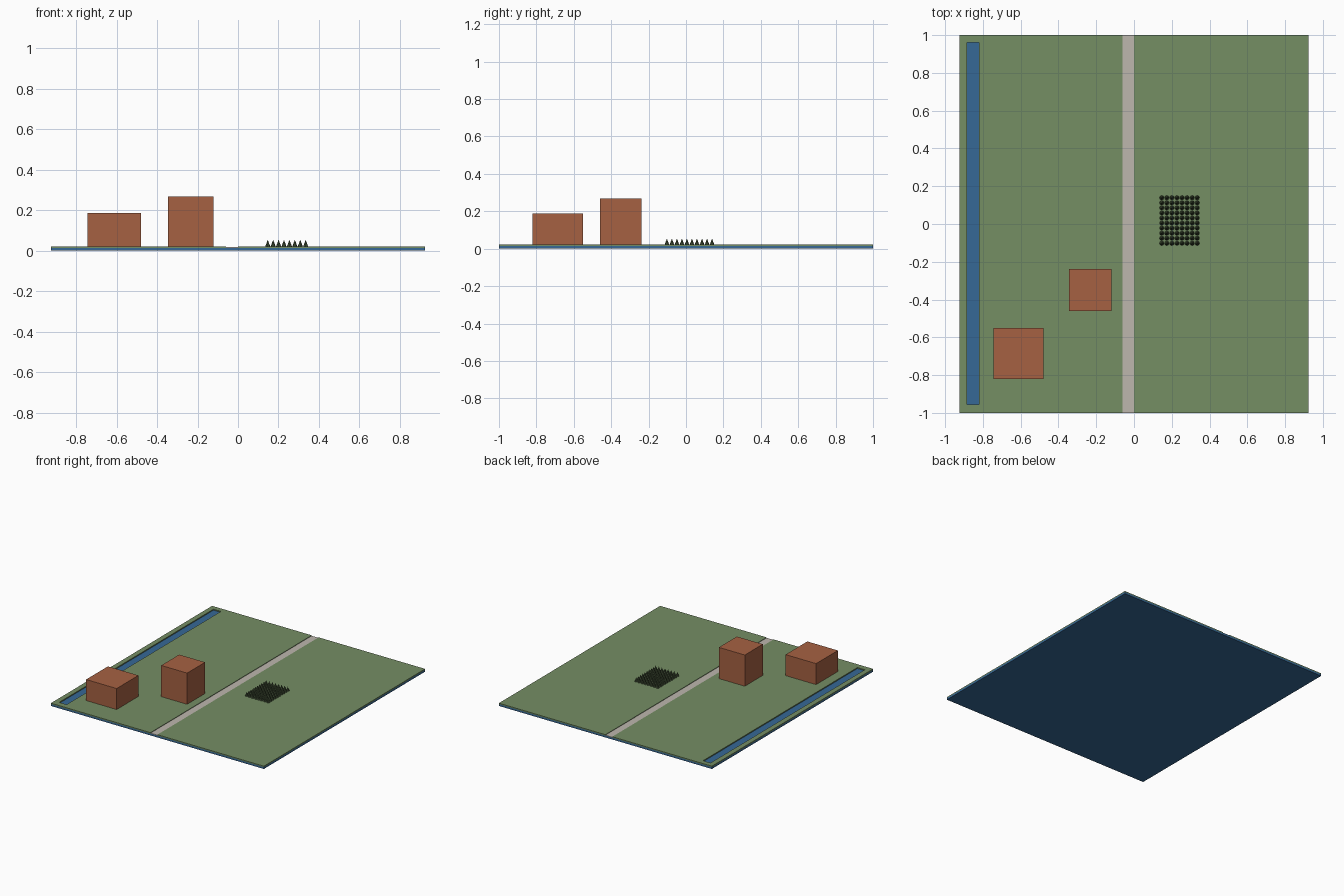
import bpy, math

if "Cube" in bpy.data.objects:
    bpy.data.objects.remove(bpy.data.objects["Cube"])


def material(name, rgb):
    m = bpy.data.materials.new(name)
    lin = [(c / 255 / 12.92 if c < 11 else ((c / 255 + 0.055) / 1.055) ** 2.4) for c in rgb]
    m.diffuse_color = (*lin, 1)
    m.use_nodes = True
    m.node_tree.nodes["Principled BSDF"].inputs["Base Color"].default_value = m.diffuse_color
    return m


water = material("water blue", (54, 104, 150))
grass = material("grass green", (117, 142, 100))
brick = material("brick orange", (166, 97, 66))
paving = material("pale paving", (190, 183, 174))
leaf = material("dark leaf green", (68, 82, 56))


def box(name, lo, hi, mat):
    bpy.ops.mesh.primitive_cube_add(size=1, location=[(a + b) / 2 for a, b in zip(lo, hi)])
    ob = bpy.context.object
    ob.name = name
    ob.scale = [b - a for a, b in zip(lo, hi)]
    bpy.ops.object.transform_apply(location=False, rotation=False, scale=True)
    if mat:
        ob.data.materials.append(mat)
    return ob


# Water slab under the whole site
WATER, GROUND = 0.014, 0.022
box("water_slab", (-0.925, -1, 0), (0.925, 1, WATER), water)

# Lawn either side of the road; the west one has a canal cut through it
west = box("west_lawn", (-0.925, -1, WATER), (-0.06, 1, GROUND), grass)
box("east_lawn", (0, -1, WATER), (0.925, 1, GROUND), grass)
cutter = box("canal_cutter", (-0.885, -0.955, 0), (-0.82, 0.96, 0.1), None)
cutter.hide_render = True
cutter.hide_viewport = True
cut = west.modifiers.new("canal", 'BOOLEAN')
cut.operation = 'DIFFERENCE'
cut.solver = 'EXACT'
cut.object = cutter

# Road in a shallow trench
box("road", (-0.06, -1, WATER), (0, 1, 0.018), paving)

# Buildings
box("wide_building", (-0.745, -0.82, GROUND), (-0.48, -0.55, 0.187), brick)
box("tall_building", (-0.345, -0.46, GROUND), (-0.12, -0.237, 0.267), brick)

# Grove of small cone trees
first = None
for i in range(8):
    for j in range(10):
        loc = (0.147 + i * 0.0268, -0.102 + j * 0.0268, GROUND + 0.016)
        if first is None:
            bpy.ops.mesh.primitive_cone_add(vertices=8, radius1=0.012, depth=0.032, location=loc)
            first = bpy.context.object
            first.name = "tree"
            first.data.materials.append(leaf)
        else:
            tree = bpy.data.objects.new("tree", first.data)
            tree.location = loc
            bpy.context.collection.objects.link(tree)
